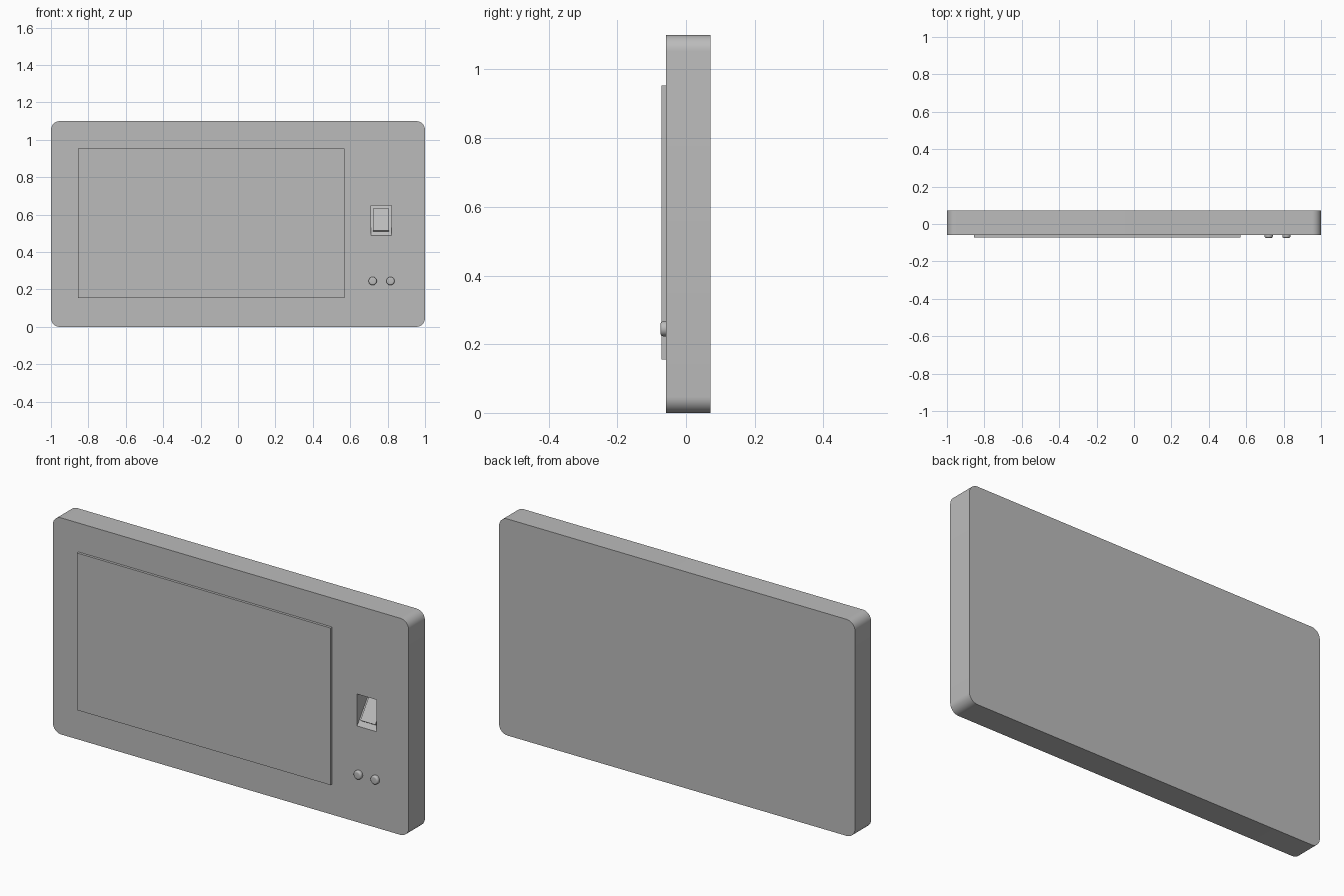
import bpy, bmesh, math
from mathutils import Matrix, Vector

if "Cube" in bpy.data.objects:
    bpy.data.objects.remove(bpy.data.objects["Cube"], do_unlink=True)

grey = bpy.data.materials.new("plain grey")
grey.use_nodes = True
colour = (0.5, 0.5, 0.5, 1)
grey.diffuse_color = colour
grey.node_tree.nodes["Principled BSDF"].inputs["Base Color"].default_value = colour

FRONT, BACK = -0.058, 0.072


def make_object(name, bm):
    bmesh.ops.recalc_face_normals(bm, faces=bm.faces[:])
    mesh = bpy.data.meshes.new(name)
    bm.to_mesh(mesh)
    bm.free()
    mesh.materials.append(grey)
    obj = bpy.data.objects.new(name, mesh)
    bpy.context.collection.objects.link(obj)
    return obj


def box(bm, low, high):
    low, high = Vector(low), Vector(high)
    matrix = Matrix.Translation((low + high) / 2) @ Matrix.Diagonal((*(high - low), 1))
    return bmesh.ops.create_cube(bm, size=1, matrix=matrix)["verts"]


def smooth(obj):
    bpy.ops.object.select_all(action="DESELECT")
    obj.select_set(True)
    bpy.context.view_layer.objects.active = obj
    bpy.ops.object.shade_smooth_by_angle(angle=math.radians(35))


# Housing with four rounded corners
bm = bmesh.new()
box(bm, (-1, FRONT, 0), (1, BACK, 1.1))
corners = [e for e in bm.edges if abs(e.verts[0].co.y - e.verts[1].co.y) > 0.1]
bmesh.ops.bevel(bm, geom=corners, offset=0.047, segments=10, profile=0.5, affect="EDGES")
housing = make_object("housing", bm)

# Wedge recess for the reader: flat ceiling, ramp rising to the back
LEFT, RIGHT, BOTTOM, TOP, DEPTH = 0.71, 0.82, 0.488, 0.65, 0.118
slope = DEPTH / (TOP - BOTTOM)
bm = bmesh.new()
wedge = [(FRONT - 0.02, BOTTOM - 0.02 / slope), (FRONT + DEPTH, TOP), (FRONT - 0.02, TOP)]
face = bm.faces.new([bm.verts.new((LEFT, y, z)) for y, z in wedge])
extruded = bmesh.ops.extrude_face_region(bm, geom=[face])["geom"]
bmesh.ops.translate(bm, vec=(RIGHT - LEFT, 0, 0),
                    verts=[v for v in extruded if isinstance(v, bmesh.types.BMVert)])
cutter = make_object("recess_cutter", bm)
cut = housing.modifiers.new("recess", "BOOLEAN")
cut.object = cutter
cut.solver = "EXACT"
bpy.context.view_layer.objects.active = housing
bpy.ops.object.modifier_apply(modifier=cut.name)
bpy.data.objects.remove(cutter, do_unlink=True)
smooth(housing)

# Reader plate lying on the ramp
angle = math.atan2(DEPTH, TOP - BOTTOM)
ramp_length = math.hypot(DEPTH, TOP - BOTTOM)
bm = bmesh.new()
box(bm, (0.722, -0.01, 0.028), (0.806, 0.002, ramp_length - 0.03))
bm.transform(Matrix.Translation((0, FRONT, BOTTOM)) @ Matrix.Rotation(-angle, 4, "X"))
make_object("reader_plate", bm)

# Screen panel
bm = bmesh.new()
box(bm, (-0.855, FRONT - 0.013, 0.155), (0.57, FRONT + 0.002, 0.953))
make_object("screen", bm)

# Two round buttons with softened rims
for name, x in (("right_button", 0.72), ("left_button", 0.815)):
    bm = bmesh.new()
    height = 0.017
    matrix = Matrix.Translation((x, FRONT - height / 2 + 0.001, 0.245)) @ Matrix.Rotation(math.pi / 2, 4, "X")
    bmesh.ops.create_cone(bm, cap_ends=True, segments=32, radius1=0.022, radius2=0.022,
                          depth=height, matrix=matrix)
    rim = [e for e in bm.edges if all(v.co.y < FRONT - 0.01 for v in e.verts)]
    bmesh.ops.bevel(bm, geom=rim, offset=0.008, segments=5, profile=0.5, affect="EDGES")
    smooth(make_object(name, bm))
